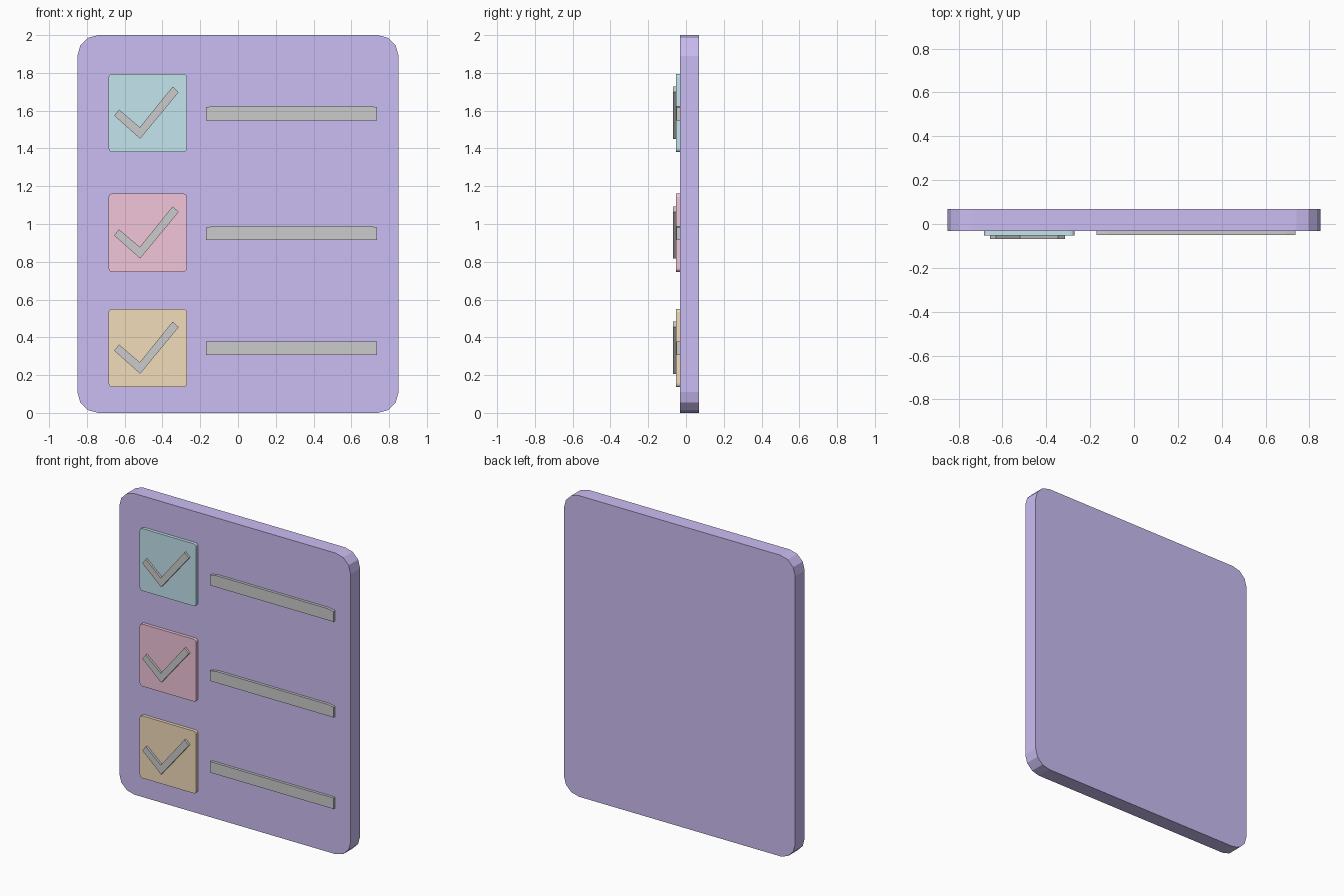
import bpy
import bmesh
import math

if "Cube" in bpy.data.objects:
    bpy.data.objects.remove(bpy.data.objects["Cube"])


def material(name, rgb):
    m = bpy.data.materials.new(name)
    m.diffuse_color = (*rgb, 1.0)
    m.use_nodes = True
    m.node_tree.nodes["Principled BSDF"].inputs["Base Color"].default_value = m.diffuse_color
    return m


def rounded_rect(x0, x1, z0, z1, r, seg):
    """Counter-clockwise outline with segmented corners."""
    corners = [(x1 - r, z0 + r, -90), (x1 - r, z1 - r, 0),
               (x0 + r, z1 - r, 90), (x0 + r, z0 + r, 180)]
    pts = []
    for cx, cz, start in corners:
        for i in range(seg + 1):
            a = math.radians(start + 90 * i / seg)
            pts.append((cx + r * math.cos(a), cz + r * math.sin(a)))
    return pts


def slab(name, outline, y_front, y_back, mat=None):
    """Extrude an x/z outline between two depths."""
    bm = bmesh.new()
    face = bm.faces.new([bm.verts.new((x, y_front, z)) for x, z in outline])
    ext = bmesh.ops.extrude_face_region(bm, geom=[face], use_keep_orig=True)
    verts = [g for g in ext["geom"] if isinstance(g, bmesh.types.BMVert)]
    bmesh.ops.translate(bm, verts=verts, vec=(0, y_back - y_front, 0))
    bmesh.ops.recalc_face_normals(bm, faces=bm.faces)
    mesh = bpy.data.meshes.new(name)
    bm.to_mesh(mesh)
    bm.free()
    obj = bpy.data.objects.new(name, mesh)
    bpy.context.collection.objects.link(obj)
    if mat:
        mesh.materials.append(mat)
    return obj


FRONT = -0.032   # front plane of the board
SINK = FRONT + 0.005

# Backing board
slab("board", rounded_rect(-0.85, 0.85, 0.0, 2.0, 0.11, 3), FRONT, 0.068,
     material("purple", (0.60, 0.51, 0.90)))

# Rows: colour, tile centre height, bar bottom, bar top, bar shoulder drop
rows = [
    ("teal", (0.55, 0.78, 0.85), 1.588, 1.549, 1.626, 0.008),
    ("pink", (0.89, 0.56, 0.70), 0.954, 0.914, 0.990, 0.008),
    ("orange", (0.89, 0.72, 0.50), 0.344, 0.306, 0.379, 0.0),
]
TILE_X, HALF = -0.478, 0.207
tick = [(-0.178, -0.014), (-0.040, -0.137), (0.164, 0.110),
        (0.132, 0.139), (-0.042, -0.076), (-0.152, 0.018)]

for colour, rgb, zc, z0, z1, drop in rows:
    # Coloured checkbox tile
    slab(f"{colour}_checkbox",
         rounded_rect(TILE_X - HALF, TILE_X + HALF, zc - HALF, zc + HALF, 0.018, 3),
         -0.053, SINK, material(colour, rgb))
    # Tick on the tile
    slab(f"{colour}_tick", [(TILE_X + x, zc + z) for x, z in tick], -0.068, -0.048)
    # Text-line bar
    bar = [(-0.17, z0), (0.737, z0)]
    if drop:
        bar += [(0.737, z1 - drop), (0.69, z1), (-0.12, z1), (-0.17, z1 - drop)]
    else:
        bar += [(0.737, z1), (-0.17, z1)]
    slab(f"{colour}_line_bar", bar, -0.050, SINK)
